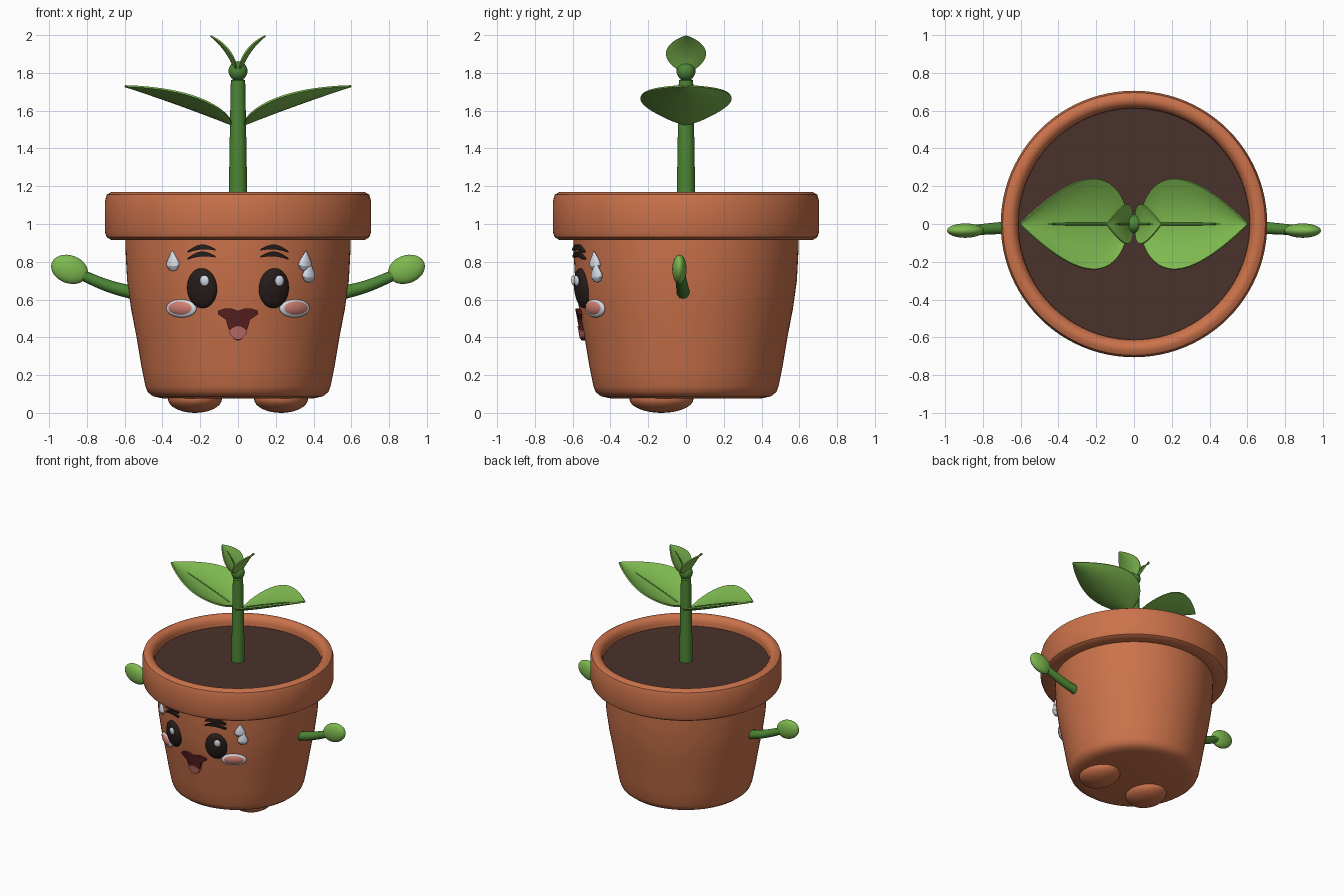
import bpy, bmesh, math
from mathutils import Vector

cube = bpy.data.objects.get("Cube")
if cube:
    bpy.data.objects.remove(cube, do_unlink=True)

made = []


def material(name, rgb):
    m = bpy.data.materials.new(name)
    m.use_nodes = True
    m.diffuse_color = (*rgb, 1)
    m.node_tree.nodes["Principled BSDF"].inputs["Base Color"].default_value = (*rgb, 1)
    return m


TERRACOTTA = material("terracotta", (0.60, 0.17, 0.07))
SOIL = material("dark soil", (0.069, 0.032, 0.025))
STEM = material("stem green", (0.075, 0.24, 0.035))
LEAF = material("leaf green", (0.21, 0.49, 0.08))
DARK = material("near black", (0.02, 0.012, 0.011))
WHITE = material("pale white", (0.70, 0.74, 0.82))
MAROON = material("mouth maroon", (0.11, 0.016, 0.017))
PINK = material("tongue pink", (0.56, 0.16, 0.14))
BLUSH = material("blush pink", (0.65, 0.22, 0.17))


def add_mesh(name, bm, mat):
    bmesh.ops.recalc_face_normals(bm, faces=bm.faces)
    me = bpy.data.meshes.new(name)
    bm.to_mesh(me)
    bm.free()
    ob = bpy.data.objects.new(name, me)
    bpy.context.collection.objects.link(ob)
    me.materials.append(mat)
    made.append(ob)
    return ob


def lathe(name, profile, mat, steps=64):
    bm = bmesh.new()
    vs = [bm.verts.new((r, 0, z)) for r, z in profile]
    es = [bm.edges.new(pair) for pair in zip(vs, vs[1:])]
    bmesh.ops.spin(bm, geom=vs + es, axis=(0, 0, 1), cent=(0, 0, 0),
                   angle=math.tau, steps=steps)
    bmesh.ops.remove_doubles(bm, verts=bm.verts, dist=0.0001)
    return add_mesh(name, bm, mat)


def ellipsoid(name, loc, scale, mat, rot=(0, 0, 0)):
    bm = bmesh.new()
    bmesh.ops.create_uvsphere(bm, u_segments=32, v_segments=16, radius=1)
    ob = add_mesh(name, bm, mat)
    ob.location, ob.scale, ob.rotation_euler = loc, scale, rot
    return ob


def tube(name, pts, radii, depth, mat):
    cu = bpy.data.curves.new(name, "CURVE")
    cu.dimensions = "3D"
    cu.bevel_depth, cu.bevel_resolution, cu.use_fill_caps = depth, 4, True
    sp = cu.splines.new("BEZIER")
    sp.bezier_points.add(len(pts) - 1)
    for bp, p, r in zip(sp.bezier_points, pts, radii):
        bp.co, bp.radius = p, r
        bp.handle_left_type = bp.handle_right_type = "AUTO"
    cu.materials.append(mat)
    ob = bpy.data.objects.new(name, cu)
    bpy.context.collection.objects.link(ob)
    made.append(ob)
    return ob


# Pot, rim and soil
wall = [(0.49, 0.14), (0.512, 0.25), (0.537, 0.4), (0.566, 0.55),
        (0.587, 0.7), (0.595, 0.85), (0.596, 0.92)]
foot_curve = [(0, 0.075), (0.40, 0.077), (0.45, 0.088), (0.478, 0.11)]
rim = [(0.67, 0.915), (0.695, 0.93), (0.705, 0.96), (0.705, 1.12), (0.695, 1.155),
       (0.67, 1.17), (0.645, 1.168), (0.622, 1.15), (0.613, 1.12), (0.61, 1.06)]
lathe("pot", foot_curve + wall + rim, TERRACOTTA, 96)
lathe("soil", [(0, 1.095), (0.614, 1.09)], SOIL)


def pot_radius(z):
    for (r0, z0), (r1, z1) in zip(wall, wall[1:]):
        if z <= z1:
            return r0 + (r1 - r0) * (z - z0) / (z1 - z0)
    return wall[-1][0]


def seat_on_pot(ob, x, z, out=0.0):
    """Move a part onto the pot wall and turn it to face outward."""
    r = pot_radius(z)
    a = math.asin(x / r)
    ob.location = (math.sin(a) * (r + out), -math.cos(a) * (r + out), z)
    ob.rotation_euler = (0.1, 0, a)


def strip(name, x0, x1, shape, mat, out=0.02, cols=20):
    """Raised band following the pot wall; shape(t) gives bottom and top height."""
    bm = bmesh.new()
    rows = []
    for i in range(cols + 1):
        t = i / cols
        x = x0 + (x1 - x0) * t
        pair = []
        for z in shape(t):
            r = pot_radius(z)
            y = -math.sqrt(r * r - x * x)
            pair += [bm.verts.new((x, y - out, z)), bm.verts.new((x, y + 0.01, z))]
        rows.append((pair[0], pair[2], pair[3], pair[1]))
    for a, b in zip(rows, rows[1:]):
        for k in range(4):
            n = (k + 1) % 4
            bm.faces.new((a[k], a[n], b[n], b[k]))
    bm.faces.new(rows[0])
    bm.faces.new(rows[-1])
    return add_mesh(name, bm, mat)


# Stem with a round bud
lathe("stem", [(0, 1.05), (0.05, 1.05), (0.048, 1.2), (0.043, 1.5),
               (0.038, 1.76), (0, 1.78)], STEM, 24)
ellipsoid("bud", (0, 0, 1.81), (0.05, 0.05, 0.052), STEM)


def leaf(name, side, p0, p1, p2, width, cup, peak, thick):
    p0, p1, p2 = map(Vector, (p0, p1, p2))
    n, m = 24, 6
    bm = bmesh.new()
    rows, spine = [], []
    for i in range(n + 1):
        u = i / n
        p = p0 * (1 - u) ** 2 + p1 * 2 * u * (1 - u) + p2 * u * u
        d = ((p1 - p0) * (1 - u) + (p2 - p1) * u).normalized()
        w = max(math.sin(math.pi * u ** peak), 0.01) ** 0.88
        row = []
        for j in range(-m, m + 1):
            v = j / m
            lift = cup * w * v * v
            row.append(bm.verts.new((side * (p.x - d.y * lift), v * w * width,
                                     p.y + d.x * lift)))
        rows.append(row)
        if 1 < i < n - 2 and i % 4 == 2:
            spine.append((side * (p.x - d.y * 0.004), 0, p.y + d.x * 0.004))
    for a, b in zip(rows, rows[1:]):
        for j in range(2 * m):
            bm.faces.new((a[j], a[j + 1], b[j + 1], b[j]))
    ob = add_mesh(name, bm, LEAF)
    mod = ob.modifiers.new("thickness", "SOLIDIFY")
    mod.thickness, mod.offset = thick, 0
    tube(name + "_midrib", spine, [1] * (len(spine) - 1) + [0.5], thick * 0.7, STEM)


for side, label in ((1, "left"), (-1, "right")):
    # Leaves
    leaf(label + "_big_leaf", side, (0.03, 1.525), (0.32, 1.64), (0.6, 1.73),
         0.24, 0.068, 0.68, 0.01)
    leaf(label + "_small_leaf", side, (0.01, 1.80), (0.05, 1.92), (0.145, 1.996),
         0.105, 0.02, 0.8, 0.008)
    # Arms, hands and feet
    tube(label + "_arm", [(side * 0.55, -0.015, 0.635), (side * 0.68, -0.02, 0.67),
                          (side * 0.86, -0.033, 0.745)], (1.05, 0.95, 0.8), 0.034, STEM)
    ellipsoid(label + "_hand", (side * 0.892, -0.035, 0.76), (0.1, 0.038, 0.074),
              LEAF, (0, -side * 0.35, 0))
    ellipsoid(label + "_foot", (side * 0.228, -0.13, 0.075), (0.143, 0.17, 0.075),
              TERRACOTTA)

    # Eyes with highlights
    eye = ellipsoid(label + "_eye", (0, 0, 0), (0.083, 0.036, 0.106), DARK)
    seat_on_pot(eye, side * 0.19, 0.66)
    glint = ellipsoid(label + "_eye_glint", (0, 0, 0), (0.025, 0.012, 0.029), WHITE)
    seat_on_pot(glint, side * 0.188 + 0.02, 0.70, 0.033)

    # Cheeks with a pale edge
    edge = ellipsoid(label + "_cheek_edge", (0, 0, 0), (0.094, 0.02, 0.048), WHITE)
    seat_on_pot(edge, side * 0.30, 0.553)
    cheek = ellipsoid(label + "_cheek", (0, 0, 0), (0.083, 0.026, 0.041), BLUSH)
    seat_on_pot(cheek, side * 0.30, 0.555)

    # Eyebrows of two strokes
    for stroke, base in (("upper", 0.852), ("lower", 0.815)):
        def brow(t, base=base):
            mid = base + 0.02 * math.sin(math.pi * t) + 0.012 * t
            half = 0.004 + 0.009 * math.sin(math.pi * t)
            return mid - half, mid + half
        strip(f"{label}_{stroke}_brow", side * 0.268, side * 0.12, brow, DARK)

# Sweat drops
drop = [(0, -1), (0.6, -0.85), (0.95, -0.45), (0.9, -0.1), (0.5, 0.4), (0.18, 0.8), (0, 1)]
for i, (x, z) in enumerate(((-0.345, 0.805), (0.352, 0.805), (0.366, 0.745))):
    ob = lathe(f"sweat_drop_{i + 1}", drop, WHITE, 20)
    ob.scale = (0.042, 0.024, 0.056)
    seat_on_pot(ob, x, z, 0.008 * i)


# Mouth and tongue
def mouth(t):
    a = abs(2 * t - 1)
    top = 0.54 + 0.014 * math.sin(math.pi * a)
    if a < 0.6:
        bottom = 0.383 + 0.11 * (a / 0.6) ** 2.2
    else:
        bottom = 0.493 + 0.03 * (a - 0.6) / 0.4
    return bottom, top


def tongue(t):
    a = abs(2 * t - 1)
    return 0.39 + 0.04 * a ** 2.2, 0.431 + 0.028 * (1 - a * a)


strip("mouth", -0.106, 0.106, mouth, MAROON, cols=30)
strip("tongue", -0.05, 0.05, tongue, PINK, out=0.026)

# Smooth shading with sharp edges kept
bpy.ops.object.select_all(action="DESELECT")
for ob in made:
    ob.select_set(True)
bpy.context.view_layer.objects.active = made[0]
bpy.ops.object.convert(target="MESH")
bpy.ops.object.shade_smooth_by_angle(angle=math.radians(40))
